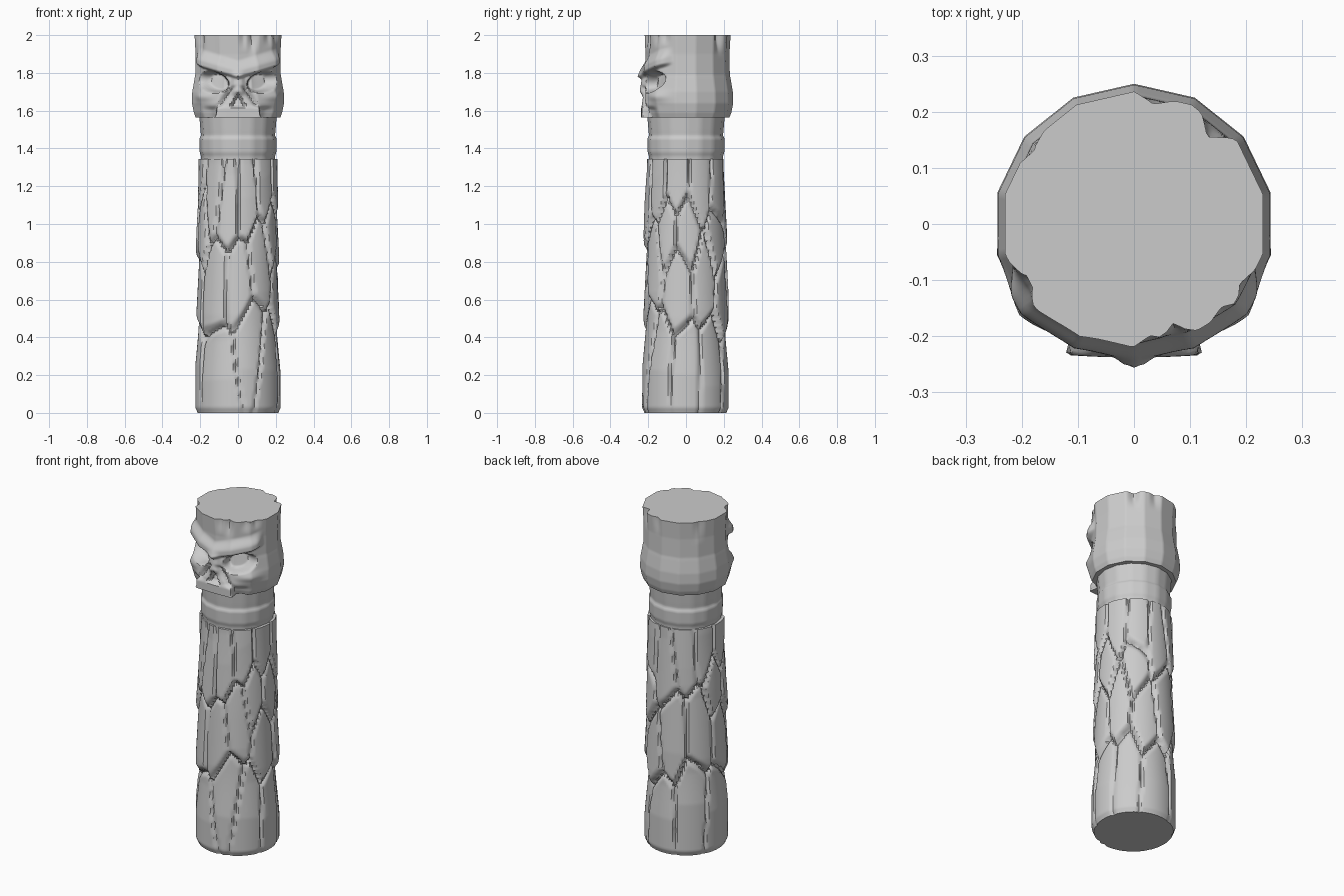
import bpy, bmesh, random
from math import sin, cos, pi, radians, degrees, exp

if "Cube" in bpy.data.objects:
    bpy.data.objects.remove(bpy.data.objects["Cube"])

random.seed(7)


def clamp(v, a=0.0, b=1.0):
    return max(a, min(b, v))


def step(a, b, v):
    t = clamp((v - a) / (b - a))
    return t * t * (3 - 2 * t)


def lerp_profile(pts, z):
    for (z0, r0), (z1, r1) in zip(pts, pts[1:]):
        if z <= z1:
            return r0 + (r1 - r0) * clamp((z - z0) / (z1 - z0))
    return pts[-1][1]


def polygon(a, n):
    """Radius factor of an n-sided outline; a = 0 is the front."""
    w = 2 * pi / n
    return cos(w / 2) / cos((a % w) - w / 2)


def tube(name, radius, z0, z1, rows, cols):
    """Closed column whose radius is carved by radius(angle, z)."""
    bm = bmesh.new()
    rings = []
    for j in range(rows + 1):
        z = z0 + (z1 - z0) * j / rows
        ring = []
        for i in range(cols):
            a = 2 * pi * i / cols
            r = radius(a, z)
            ring.append(bm.verts.new((r * sin(a), -r * cos(a), z)))
        rings.append(ring)
    for lo, hi in zip(rings, rings[1:]):
        for i in range(cols):
            k = (i + 1) % cols
            bm.faces.new((lo[i], lo[k], hi[k], hi[i]))
    for ring, z in ((rings[0], z0), (rings[-1], z1)):
        c = bm.verts.new((0, 0, z))
        for i in range(cols):
            bm.faces.new((ring[i], ring[(i + 1) % cols], c))
    bmesh.ops.recalc_face_normals(bm, faces=bm.faces)
    me = bpy.data.meshes.new(name)
    bm.to_mesh(me)
    bm.free()
    ob = bpy.data.objects.new(name, me)
    bpy.context.collection.objects.link(ob)
    bpy.ops.object.select_all(action='DESELECT')
    ob.select_set(True)
    bpy.context.view_layer.objects.active = ob
    bpy.ops.object.shade_smooth_by_angle(angle=radians(42))
    return ob


# Bark plate centres: (degrees from the front, height)
front = [(-14, 1.08), (14, 1.14), (-32, .70), (2, .70), (34, .82), (18, .38),
         (-24, .20), (-42, 1.14), (44, 1.20), (50, .25)]
right = [(76, 1.22), (112, 1.22), (60, .98), (92, .96), (80, .68), (118, .72),
         (90, .24), (130, .28)]
left = [(-d - 4, z + .03) for d, z in right]
back = [(146, 1.18), (180, 1.10), (-146, 1.22), (156, .62), (-168, .74),
        (172, .22), (142, .92)]
plates = [(d, z, random.uniform(.013, .027), random.uniform(-.2, .2))
          for d, z in front + right + left + back]


def bark(a, z):
    deg = degrees(a)
    best = []
    for d, pz, h, lean in plates:
        da = ((deg - d + 180) % 360 - 180) / 22
        dz = (z - pz) / .24
        da += lean * dz
        best.append(((da * da + dz * dz) ** .5, h, pz))
    best.sort()
    (d1, h, pz), (d2, _, _) = best[:2]
    r = .194 + h * step(0, .28, d2 - d1) + .016 * clamp((pz - z) / .3, -.6, .6)
    r += .011 * step(.5, .1, z) + .008 * max(0, cos(a)) * step(1.3, .8, z)
    r = min(r, .208 + .018 * step(1.34, .7, z) + .006 * max(0, cos(a)))
    return r - .012 * step(.03, 0, z)


tube("bark_shaft", bark, 0, 1.345, 130, 110)

# Bare banded neck
neck_line = [(1.30, .192), (1.36, .196), (1.38, .203), (1.45, .205),
             (1.468, .196), (1.50, .199), (1.60, .207)]
tube("neck", lambda a, z: lerp_profile(neck_line, z) * polygon(a, 16),
     1.30, 1.60, 36, 64)

# Carved head
head_line = [(1.565, .230), (1.59, .240), (1.64, .250), (1.70, .248),
             (1.77, .236), (1.79, .232), (1.90, .230), (2.0, .236)]
chips = [(random.uniform(0, 360), random.uniform(.05, .14)) for _ in range(11)]


def head(a, z):
    r = lerp_profile(head_line, z) * polygon(a, 14)
    deg = (degrees(a) + 180) % 360 - 180
    s = abs(deg)
    # chipped upper rim
    for d, length in chips:
        w = abs((deg - d + 180) % 360 - 180)
        r -= .014 * clamp(1 - w / 9) * step(2.0 - length, 2.0, z)
    if s > 85:
        return r
    # flatter front
    r -= .016 * step(60, 15, s) * step(1.60, 1.68, z)
    # slanted brow, sharp underneath
    t = z - (1.785 + .065 * s / 60)
    r += .028 * step(-.022, .0, t) * step(.085, .02, t) * step(74, 58, s)
    # eye sockets wrapping round to the side
    e = ((s - 37) / 25) ** 2 + ((z - 1.752 - .0006 * (s - 37)) / .056) ** 2
    r -= .062 * step(1.05, .45, e)
    # rim and cheekbone
    r += .014 * exp(-((s - 48) / 17) ** 2 - ((z - 1.675) / .026) ** 2)
    # nose bridge
    r += .014 * step(11, 4, s) * step(1.67, 1.71, z) * step(1.82, 1.77, z)
    # creases running from nose to jaw
    x = r * sin(radians(s))
    r -= .020 * exp(-((x - .035 - .75 * (1.715 - z)) / .013) ** 2) \
        * step(1.60, 1.63, z) * step(1.74, 1.71, z)
    # nostril opening
    if 1.615 < z < 1.70:
        r -= .032 * step(0, .012, .05 * (1.70 - z) / .085 - x)
    # upper jaw block
    jaw = (.238 - .004 * (x / .1) ** 2) / cos(radians(min(s, 40)))
    k = step(.118, .104, x) * step(1.635, 1.61, z) if s < 40 else 0
    r = r * (1 - k) + jaw * k
    # hollow beside the jaw
    return r - .016 * step(27, 31, s) * step(55, 38, s) * step(1.63, 1.60, z)


tube("carved_head", head, 1.565, 2.0, 72, 168)
